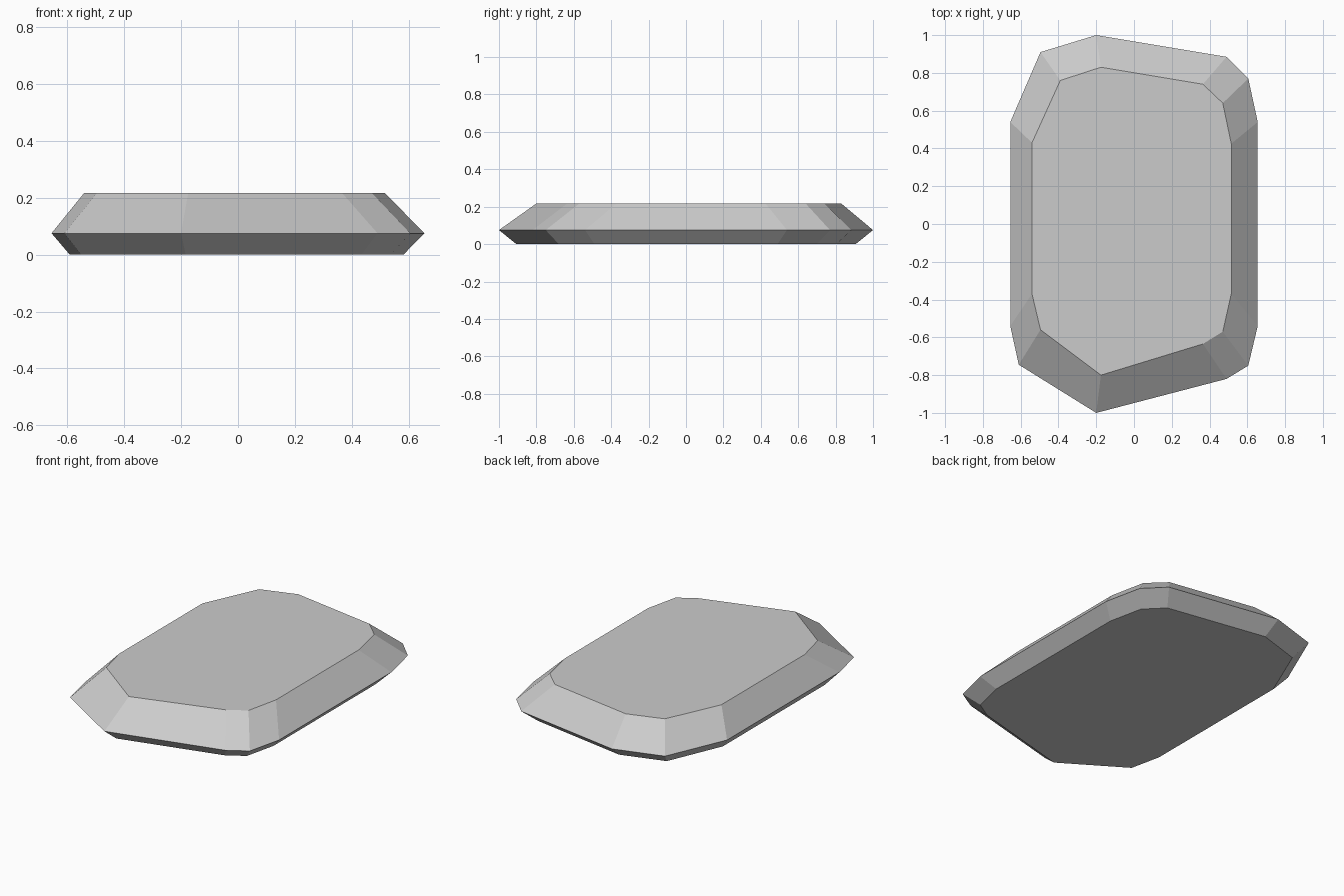
import bpy
import bmesh

cube = bpy.data.objects.get("Cube")
if cube:
    bpy.data.objects.remove(cube, do_unlink=True)

GREY = (0.6, 0.6, 0.6, 1)
stone_grey = bpy.data.materials.new("stone_grey")
stone_grey.use_nodes = True
stone_grey.diffuse_color = GREY
stone_grey.node_tree.nodes["Principled BSDF"].inputs["Base Color"].default_value = GREY

# Widest outline and the smaller top outline, counter-clockwise from the front tip
rim = [(-0.2, -1), (0.49, -0.82), (0.605, -0.75), (0.655, -0.54),
       (0.655, 0.54), (0.605, 0.77), (0.49, 0.885), (-0.2, 1),
       (-0.495, 0.91), (-0.655, 0.54), (-0.655, -0.54), (-0.61, -0.745)]
top = [(-0.175, -0.8), (0.365, -0.635), (0.47, -0.57), (0.515, -0.37),
       (0.515, 0.425), (0.47, 0.64), (0.365, 0.74), (-0.175, 0.83),
       (-0.39, 0.76), (-0.54, 0.43), (-0.54, -0.37), (-0.495, -0.56)]
# The base is the rim drawn inwards
base = [(x * 0.895 - 0.005, y * 0.907) for x, y in rim]

bm = bmesh.new()


def ring(outline, z):
    return [bm.verts.new((x, y, z)) for x, y in outline]


def bridge(low, high):
    for i in range(len(low)):
        j = (i + 1) % len(low)
        bm.faces.new((low[i], low[j], high[j], high[i]))


# Bevelled slab: lower chamfer, upper chamfer, flat caps
base_ring, rim_ring, top_ring = ring(base, 0), ring(rim, 0.075), ring(top, 0.217)
bridge(base_ring, rim_ring)
bridge(rim_ring, top_ring)
bm.faces.new(top_ring)
bm.faces.new(base_ring[::-1])
bm.normal_update()

mesh = bpy.data.meshes.new("stone_slab")
bm.to_mesh(mesh)
bm.free()
mesh.materials.append(stone_grey)
slab = bpy.data.objects.new("stone_slab", mesh)
bpy.context.collection.objects.link(slab)
